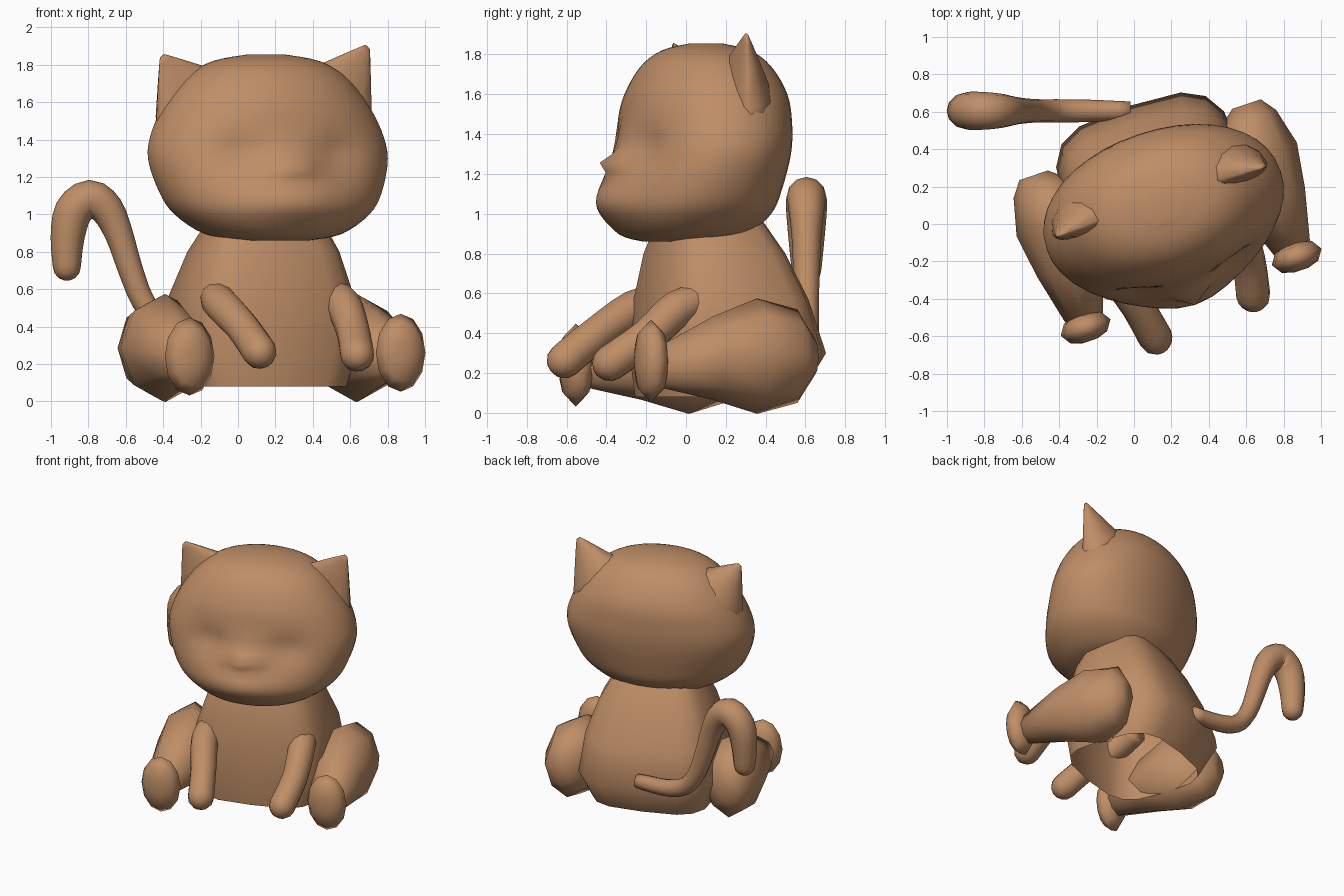
import bpy, bmesh
from math import sin, cos, pi, exp, radians, copysign
from mathutils import Vector, Matrix

if "Cube" in bpy.data.objects:
    bpy.data.objects.remove(bpy.data.objects["Cube"])

# Single clay brown material
clay = bpy.data.materials.new("clay_brown")
clay.use_nodes = True
COLOR = (0.52, 0.27, 0.135, 1)
clay.diffuse_color = COLOR
bsdf = clay.node_tree.nodes["Principled BSDF"]
bsdf.inputs["Base Color"].default_value = COLOR
bsdf.inputs["Roughness"].default_value = 0.8

# The seated figure is turned a little to its left
TURN = Matrix.Translation((0.15, 0.1, 0)) @ Matrix.Rotation(radians(18.5), 4, 'Z')
X, Y, Z = Vector((1, 0, 0)), Vector((0, 1, 0)), Vector((0, 0, 1))


def ring(center, u, v, n, power=2.0):
    """Superellipse of n points around center, spanned by u and v."""
    pts = []
    for i in range(n):
        a = 2 * pi * i / n
        c, s = cos(a), sin(a)
        pts.append(Vector(center) + u * copysign(abs(c) ** (2 / power), c)
                   + v * copysign(abs(s) ** (2 / power), s))
    return pts


def loft(name, rings, start=True, end=True, matrix=TURN, shape=None):
    """Skin a list of rings, optionally closing either end."""
    bm = bmesh.new()
    rows = [[bm.verts.new(p) for p in r] for r in rings]
    n = len(rows[0])
    for a, b in zip(rows, rows[1:]):
        for i in range(n):
            j = (i + 1) % n
            bm.faces.new((a[i], a[j], b[j], b[i]))
    for row, closed in ((rows[0], start), (rows[-1], end)):
        if closed:
            bm.faces.new(row)
    if shape:
        for v in bm.verts:
            v.co += shape(v.co)
    bmesh.ops.recalc_face_normals(bm, faces=bm.faces)
    mesh = bpy.data.meshes.new(name)
    bm.to_mesh(mesh)
    bm.free()
    mesh.shade_smooth()
    mesh.materials.append(clay)
    obj = bpy.data.objects.new(name, mesh)
    obj.matrix_world = matrix
    bpy.context.collection.objects.link(obj)


def spline(rows, steps):
    """Smooth curve through rows of four numbers."""
    v = [Vector(r) for r in rows]
    v = [v[0]] + v + [v[-1]]
    out = []
    for a, b, c, d in zip(v, v[1:], v[2:], v[3:]):
        for k in range(steps):
            t = k / steps
            out.append(b + (c - a) * (t / 2) + (a * 2 - b * 5 + c * 4 - d) * (t * t / 2)
                       + (b * 3 - a - c * 3 + d) * (t ** 3 / 2))
    return out + [v[-1]]


def tube(name, path, axis, matrix=TURN):
    """Round tube along (x, y, z, radius) rows, bending about axis, with a domed tip."""
    rows = spline(path, 3)
    rings = []
    for i, row in enumerate(rows):
        p, r = row.xyz, row.w
        t = (rows[min(i + 1, len(rows) - 1)].xyz - rows[max(i - 1, 0)].xyz).normalized()
        side = t.cross(axis).normalized()
        up = side.cross(t)
        rings.append(ring(p, side * r, up * r, 12))
    for a in (0.3, 0.6, 0.88):
        c = r * cos(a * pi / 2)
        rings.append(ring(p + t * r * sin(a * pi / 2), side * c, up * c, 12))
    loft(name, rings, matrix=matrix)


# Body: boxy and open underneath; rows are (height, half width, front, back)
body = [(0.08, 0.42, -0.31, 0.43), (0.3, 0.495, -0.33, 0.56), (0.57, 0.465, -0.31, 0.47),
        (0.8, 0.385, -0.27, 0.36), (0.97, 0.29, -0.21, 0.25), (1.1, 0.2, -0.15, 0.15)]
loft("body", [ring((0, (f + b) / 2, z), X * w, Y * ((b - f) / 2), 16, 3.5)
              for z, w, f, b in body], start=False)

# Head: rows are (height, half width, half depth, centre depth)
head = [(0.86, 0.18, 0.17, -0.15), (0.895, 0.37, 0.31, -0.12), (1.0, 0.53, 0.405, -0.1),
        (1.12, 0.61, 0.425, -0.075), (1.3, 0.66, 0.42, -0.03), (1.45, 0.63, 0.41, -0.01),
        (1.6, 0.55, 0.385, 0), (1.74, 0.43, 0.31, 0), (1.82, 0.29, 0.21, 0),
        (1.855, 0.1, 0.08, 0)]


def face_relief(p):
    """Push out muzzle and nose, press in eye sockets and mouth."""
    if p.y > -0.15:
        return Vector()

    def bump(x, z, wx, wz):
        return exp(-((p.x - x) / wx) ** 2 - ((p.z - z) / wz) ** 2)
    push = 0.05 * bump(0, 1.07, 0.25, 0.1) + 0.07 * bump(0, 1.25, 0.08, 0.045)
    push += 0.03 * bump(0, 1.25, 0.16, 0.12)
    push -= 0.02 * bump(0, 1.18, 0.12, 0.03)
    push -= 0.045 * (bump(0.27, 1.33, 0.11, 0.1) + bump(-0.27, 1.33, 0.11, 0.1))
    return -Y * push


loft("head", [ring((0, c, z), X * w, Y * d, 40, 2.1) for z, w, d, c in spline(head, 4)],
     shape=face_relief)

# Hands rest slightly unevenly: (x, y, z) for each side
HANDS = {1: (0.31, -0.61, 0.25), -1: (-0.258, -0.66, 0.265)}

for side, label in ((1, "left"), (-1, "right")):
    # Ear: broad cone with a hollow front
    slope = Vector((0.72 * side, 0, -0.7))
    base = Vector((0.4 * side, 0.04, 1.54))
    tip = Vector((0.58 * side, 0.02, 1.87 + 0.025 * side))
    ear = []
    for t, s in ((0, 1), (0.35, 0.74), (0.7, 0.38), (0.92, 0.15), (1, 0.06)):
        center = base.lerp(tip, t)
        pts = ring(center, slope * 0.27 * s, Y * 0.19 * s, 12)
        for p in pts:
            if p.y < center.y:
                p.y += (center.y - p.y) * 0.6
        ear.append(pts)
    loft(label + "_ear", ear)

    # Arm reaching down to the front
    hx, hy, hz = HANDS[side]
    tube(label + "_arm", [(0.33 * side, -0.12, 0.57, 0.08), (0.345 * side, -0.27, 0.52, 0.095),
                          (hx + 0.035 * side, hy + 0.18, hz + 0.13, 0.09),
                          (hx, hy, hz, 0.092)], X)

    # Leg: broad angular haunch narrowing toward the foot
    leg = [(0.37, 0.6, 0.28, 0.08, 0.1), (0.29, 0.58, 0.285, 0.16, 0.235),
           (0.09, 0.54, 0.285, 0.25, 0.29), (-0.15, 0.565, 0.275, 0.19, 0.21),
           (-0.45, 0.585, 0.23, 0.1, 0.1)]
    loft(label + "_leg", [ring((x * side, y, z), X * w, Z * h, 8, 1.85)
                          for y, x, z, w, h in leg])

    # Foot: upright oval pad
    foot = [(-0.075, 0.3), (-0.055, 0.74), (0, 1), (0.055, 0.74), (0.075, 0.3)]
    loft(label + "_foot", [ring((0.595 * side, -0.49 + y, 0.25 + 0.01 * side),
                                X * 0.14 * s, Z * 0.208 * s, 12) for y, s in foot])

# Tail: runs low across the back, then hooks up and over
tail = [(-0.02, 0.36, 0.05), (-0.25, 0.37, 0.06), (-0.41, 0.42, 0.062), (-0.51, 0.54, 0.062),
        (-0.58, 0.72, 0.067), (-0.635, 0.89, 0.075), (-0.7, 1.025, 0.09), (-0.79, 1.085, 0.1),
        (-0.88, 1.015, 0.102), (-0.912, 0.87, 0.09), (-0.915, 0.72, 0.075)]
tube("tail", [(x, 0.605, z, r) for x, z, r in tail], Y, Matrix.Identity(4))
